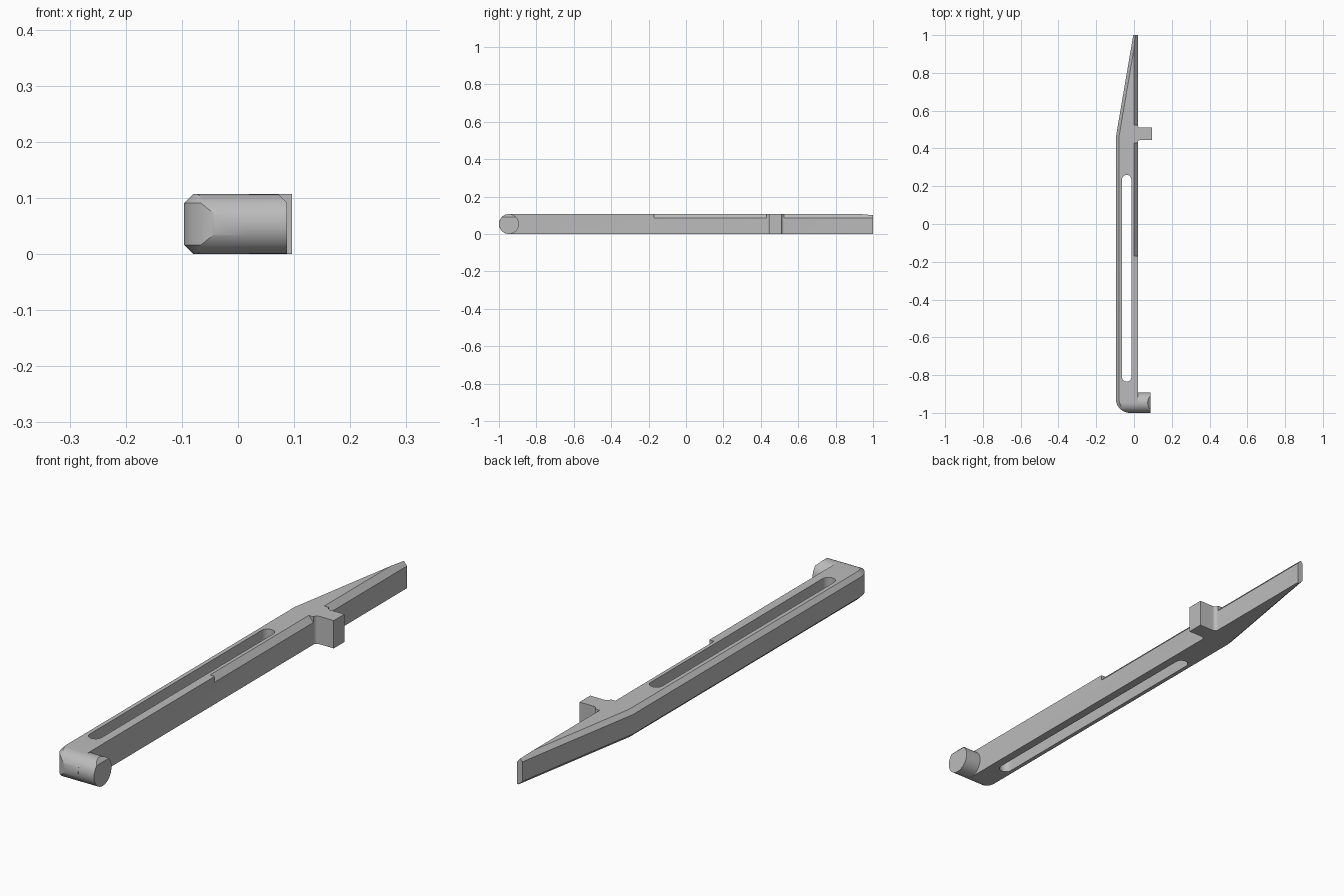
import bpy, bmesh, math
from mathutils import Vector

cube = bpy.data.objects.get("Cube")
if cube:
    bpy.data.objects.remove(cube, do_unlink=True)

H = 0.107            # overall thickness
R = H / 2            # nose radius
LEFT, RIGHT = -0.096, 0.02
CHAMFER = 0.016

grey = bpy.data.materials.new("plain grey")
grey.use_nodes = True
grey.diffuse_color = (0.5, 0.5, 0.5, 1)
grey.node_tree.nodes["Principled BSDF"].inputs["Base Color"].default_value = (0.5, 0.5, 0.5, 1)


def arc(cx, cy, r, start, end, steps=12):
    """Points on a circular arc, angles in degrees."""
    angles = [math.radians(start + (end - start) * i / steps) for i in range(steps + 1)]
    return [(cx + r * math.cos(a), cy + r * math.sin(a)) for a in angles]


def prism(name, outline, axis, lo, hi, bevel_test=None):
    """Extrude a closed outline along x, y or z, chamfering chosen edges."""
    place = {"x": lambda a, b, t: (t, a, b),
             "y": lambda a, b, t: (a, t, b),
             "z": lambda a, b, t: (a, b, t)}[axis]
    bm = bmesh.new()
    face = bm.faces.new([bm.verts.new(place(a, b, lo)) for a, b in outline])
    top = bmesh.ops.extrude_face_region(bm, geom=[face])["geom"]
    shift = Vector(place(0, 0, hi - lo))
    bmesh.ops.translate(bm, vec=shift, verts=[g for g in top if isinstance(g, bmesh.types.BMVert)])
    bmesh.ops.recalc_face_normals(bm, faces=bm.faces)
    if bevel_test:
        edges = [e for e in bm.edges if bevel_test(e)]
        bmesh.ops.bevel(bm, geom=edges, offset=CHAMFER, segments=1, affect="EDGES")
    mesh = bpy.data.meshes.new(name)
    bm.to_mesh(mesh)
    bm.free()
    mesh.materials.append(grey)
    obj = bpy.data.objects.new(name, mesh)
    bpy.context.collection.objects.link(obj)
    return obj


def combine(target, other, operation):
    """Apply a boolean and discard the helper."""
    mod = target.modifiers.new(operation, "BOOLEAN")
    mod.operation, mod.solver, mod.object = operation, "EXACT", other
    bpy.ops.object.select_all(action="DESELECT")
    bpy.context.view_layer.objects.active = target
    target.select_set(True)
    bpy.ops.object.modifier_apply(modifier=mod.name)
    bpy.data.objects.remove(other, do_unlink=True)


def on_left_rim(edge):
    """Top and bottom edges of the nose, left side and taper."""
    a, b = (v.co for v in edge.verts)
    mid = (a + b) / 2
    if abs(a.z - b.z) > 1e-5 or mid.y > 0.99:
        return False
    return mid.y < -0.999 or mid.x < -0.015


# Bar seen from above: rounded nose corner, tapered tip, side peg with fillets
corner, fillet, peg = 0.075, 0.015, (0.445, 0.51)
outline = [(RIGHT, -1)]
outline += arc(LEFT + corner, -1 + corner, corner, 270, 180, 16)
outline += [(LEFT, 0.46), (-0.004, 1), (RIGHT, 1)]
outline += arc(RIGHT + fillet, peg[1] + fillet, fillet, 180, 270, 8)
outline += [(0.096, peg[1]), (0.096, peg[0])]
outline += arc(RIGHT + fillet, peg[0] - fillet, fillet, 90, 180, 8)
bar = prism("bar", outline, "z", 0, H, on_left_rim)

# Round the nose in side profile
nose = arc(-1 + R, R, R, 90, 270, 32) + [(1.2, -0.1), (1.2, 0.2)]
nose = arc(-1 + R, R, R, 90, 270, 32) + [(-0.8, 0), (-0.8, -0.1), (1.2, -0.1), (1.2, 0.2), (-0.8, 0.2), (-0.8, H)]
combine(bar, prism("nose_shape", nose, "x", -0.3, 0.3), "INTERSECT")

# Long slot
sx, sr = -0.039, 0.025
slot = arc(sx, 0.26 - sr, sr, 0, 180) + arc(sx, -0.835 + sr, sr, 180, 360)
combine(bar, prism("slot_cutter", slot, "z", -0.1, 0.2), "DIFFERENCE")

# Sloped top edge on either side of the peg
slope = [(-0.01, H + 0.011), (0.04, H - 0.044), (0.04, H + 0.011)]
for lo, hi in ((-0.17, peg[0] - fillet), (peg[1] + fillet, 1.1)):
    combine(bar, prism("edge_cutter", slope, "y", lo, hi), "DIFFERENCE")

# Round foot with its upper outer rim cut off
foot = prism("foot", arc(-1 + R, R, R - 0.0003, 0, 360, 64)[:-1], "x", 0.0, 0.087)
rim = [(0.062, H + 0.01), (0.102, H - 0.03), (0.102, H + 0.01)]
combine(foot, prism("rim_cutter", rim, "y", -1.1, -0.8), "DIFFERENCE")
combine(bar, foot, "UNION")

bpy.ops.object.select_all(action="DESELECT")
bar.select_set(True)
bpy.context.view_layer.objects.active = bar
bpy.ops.object.shade_smooth_by_angle(angle=math.radians(25))
